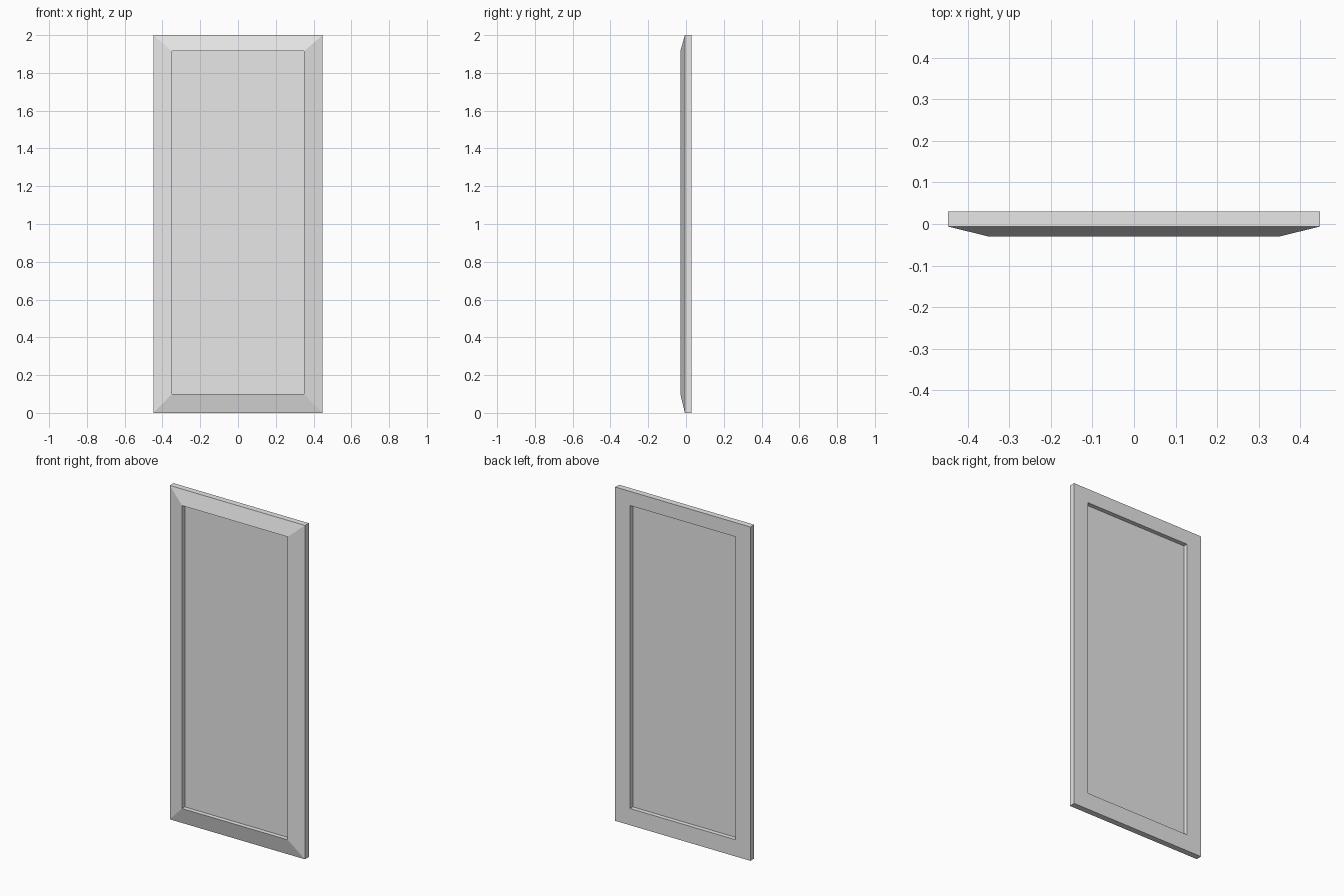
import bpy
import bmesh

cube = bpy.data.objects.get("Cube")
if cube:
    bpy.data.objects.remove(cube, do_unlink=True)

grey = bpy.data.materials.new("light_grey")
grey.use_nodes = True
grey.diffuse_color = (0.8, 0.8, 0.8, 1)
grey.node_tree.nodes["Principled BSDF"].inputs["Base Color"].default_value = grey.diffuse_color

OUTER = (0.448, 0.0, 2.0)     # half width, bottom, top
INNER = (0.35, 0.1, 1.915)


def add_object(name, bm):
    bmesh.ops.recalc_face_normals(bm, faces=bm.faces)
    mesh = bpy.data.meshes.new(name)
    bm.to_mesh(mesh)
    bm.free()
    mesh.materials.append(grey)
    obj = bpy.data.objects.new(name, mesh)
    bpy.context.collection.objects.link(obj)
    return obj


def ring(bm, size, y):
    half, low, high = size
    corners = ((-half, low), (half, low), (half, high), (-half, high))
    return [bm.verts.new((x, y, z)) for x, z in corners]


# Mitred frame: a profile of four rings, bevelled toward the front
bm = bmesh.new()
rings = [ring(bm, OUTER, 0.03), ring(bm, OUTER, -0.006),
         ring(bm, INNER, -0.03), ring(bm, INNER, 0.03)]
for a, b in zip(rings, rings[1:] + rings[:1]):
    for i in range(4):
        j = (i + 1) % 4
        bm.faces.new((a[i], a[j], b[j], b[i]))
add_object("frame", bm)

# Thin panel recessed on both sides of the frame
bm = bmesh.new()
front, back = ring(bm, INNER, -0.004), ring(bm, INNER, 0.004)
bm.faces.new(front)
bm.faces.new(back)
for i in range(4):
    j = (i + 1) % 4
    bm.faces.new((front[i], front[j], back[j], back[i]))
add_object("panel", bm)
